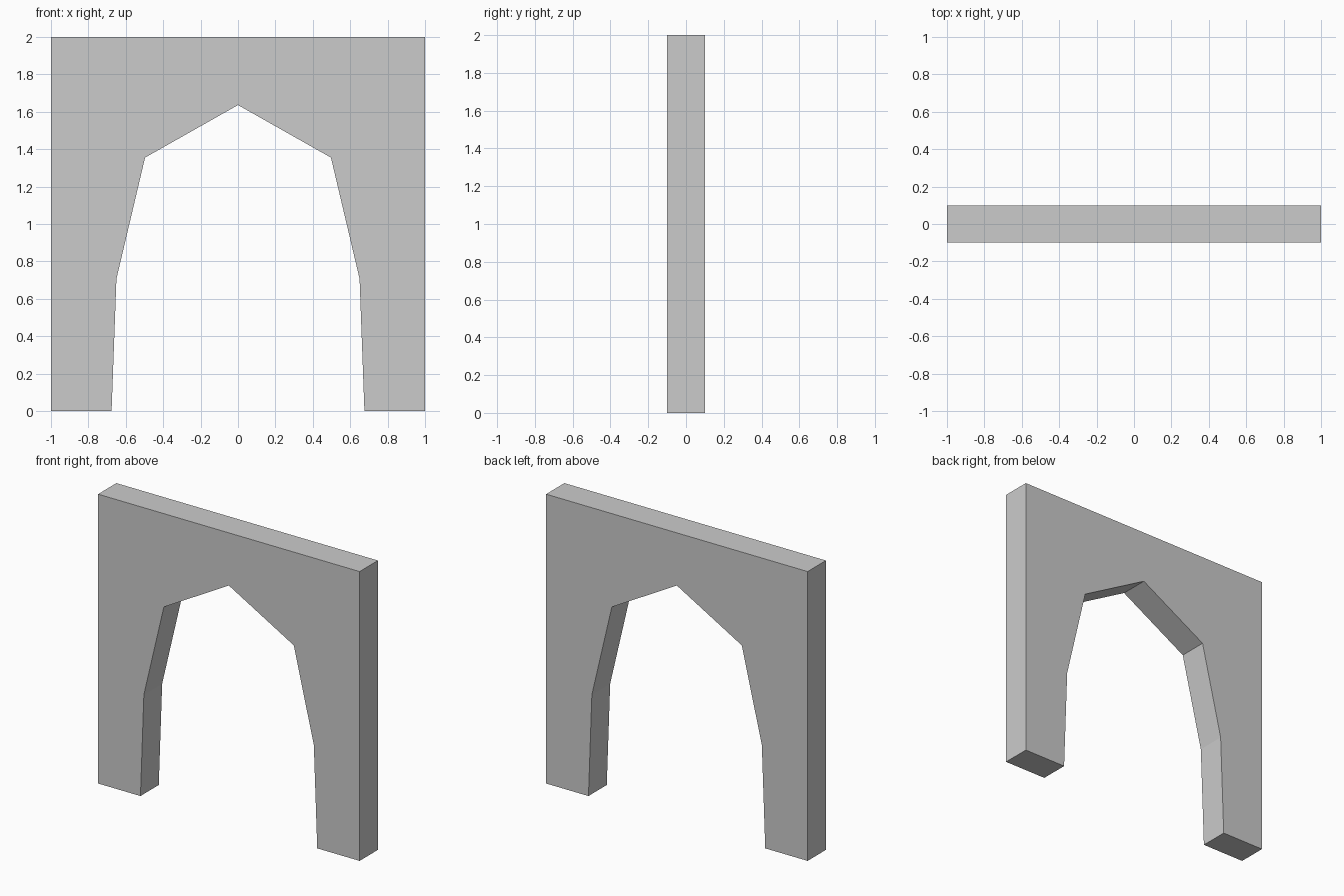
import bpy, bmesh

if "Cube" in bpy.data.objects:
    bpy.data.objects.remove(bpy.data.objects["Cube"])

DEPTH = 0.2

# Right half of the arch outline: opening from floor to apex
opening = [(0.676, 0.0), (0.65, 0.707), (0.497, 1.355)]
apex = (0.0, 1.636)

# Full outline: right pier, opening mirrored over x = 0, left pier
mirrored = [(-x, z) for x, z in reversed(opening)]
outline = ([(1.0, 2.0), (1.0, 0.0)] + opening + [apex] + mirrored
           + [(-1.0, 0.0), (-1.0, 2.0)])

# Extrude the front face back through the wall thickness
bm = bmesh.new()
front = bm.faces.new([bm.verts.new((x, -DEPTH / 2, z)) for x, z in outline])
result = bmesh.ops.extrude_face_region(bm, geom=[front], use_keep_orig=True)
back = [v for v in result["geom"] if isinstance(v, bmesh.types.BMVert)]
bmesh.ops.translate(bm, verts=back, vec=(0, DEPTH, 0))
bmesh.ops.recalc_face_normals(bm, faces=bm.faces)

# Wall object with flat faces
mesh = bpy.data.meshes.new("arched_wall")
bm.to_mesh(mesh)
bm.free()
wall = bpy.data.objects.new("arched_wall", mesh)
bpy.context.collection.objects.link(wall)
